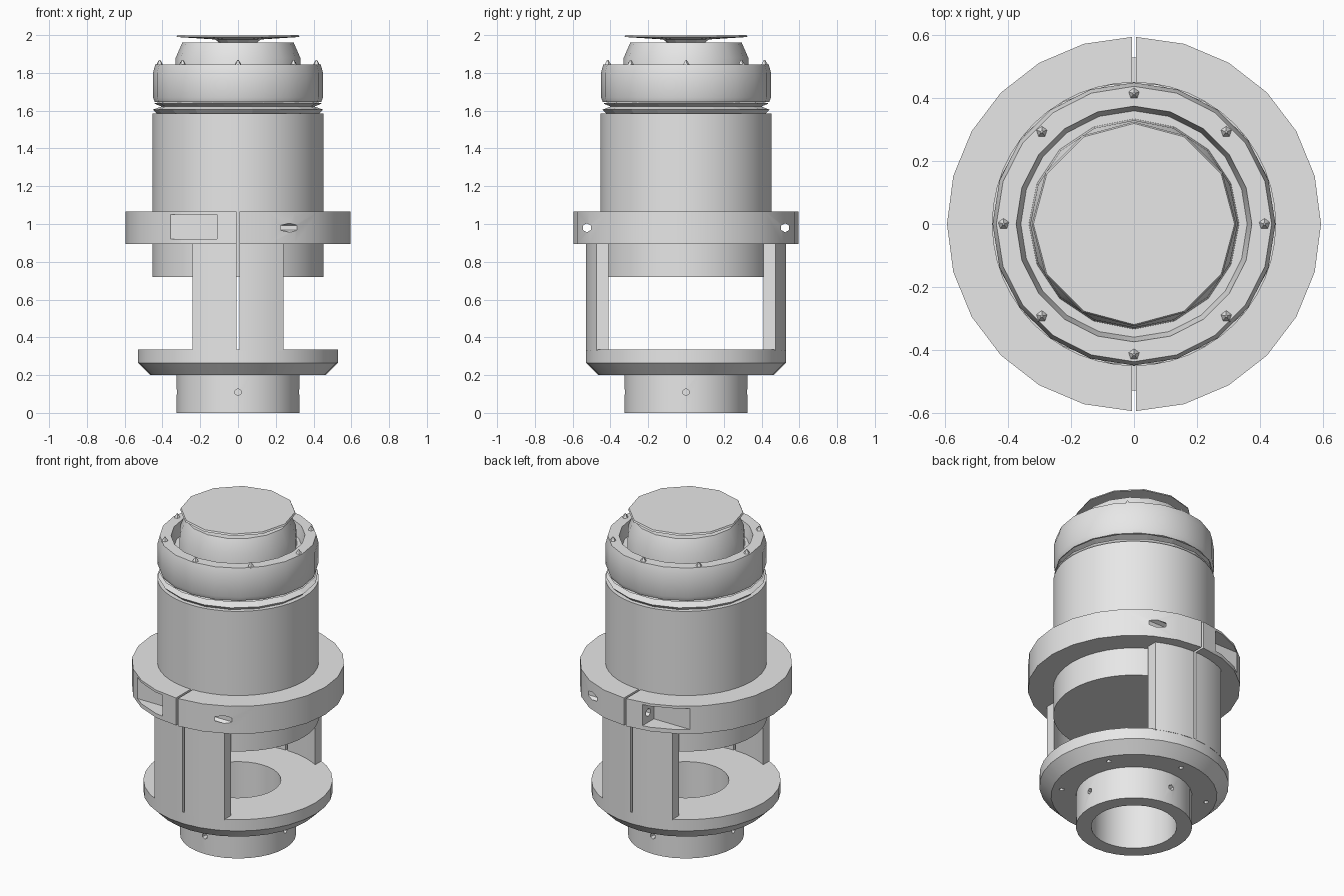
import bpy, bmesh
from math import sin, cos, pi, sqrt, radians
from mathutils import Matrix, Vector

cube = bpy.data.objects.get("Cube")
if cube:
    bpy.data.objects.remove(cube)

grey = bpy.data.materials.new("plain grey")
grey.use_nodes = True
grey.diffuse_color = (0.8, 0.8, 0.8, 1)
grey.node_tree.nodes["Principled BSDF"].inputs["Base Color"].default_value = (0.8, 0.8, 0.8, 1)


def finish(name, bm):
    bmesh.ops.remove_doubles(bm, verts=bm.verts, dist=1e-5)
    bmesh.ops.recalc_face_normals(bm, faces=bm.faces)
    mesh = bpy.data.meshes.new(name)
    bm.to_mesh(mesh)
    bm.free()
    mesh.materials.append(grey)
    ob = bpy.data.objects.new(name, mesh)
    bpy.context.collection.objects.link(ob)
    return ob


def select(ob):
    bpy.ops.object.select_all(action='DESELECT')
    ob.select_set(True)
    bpy.context.view_layer.objects.active = ob


def smooth(ob, angle=30):
    select(ob)
    bpy.ops.object.shade_smooth_by_angle(angle=radians(angle))


def lathe(name, profile, segs):
    """Turn a closed (radius, height) profile around z."""
    bm = bmesh.new()
    rings = [[bm.verts.new((r * cos(2 * pi * i / segs), r * sin(2 * pi * i / segs), z))
              for r, z in profile] for i in range(segs)]
    n = len(profile)
    for i in range(segs):
        a, b = rings[i], rings[(i + 1) % segs]
        for j in range(n):
            k = (j + 1) % n
            if profile[j][0] or profile[k][0]:
                bm.faces.new((a[j], b[j], b[k], a[k]))
    bmesh.ops.dissolve_degenerate(bm, edges=bm.edges, dist=1e-6)
    return finish(name, bm)


def prism(name, outline, z0, z1):
    bm = bmesh.new()
    face = bm.faces.new([bm.verts.new((x, y, z0)) for x, y in outline])
    top = bmesh.ops.extrude_face_region(bm, geom=[face])["geom"]
    bmesh.ops.translate(bm, vec=(0, 0, z1 - z0),
                        verts=[g for g in top if isinstance(g, bmesh.types.BMVert)])
    return finish(name, bm)


def cut(ob, cutters):
    for c in cutters:
        c.hide_render = True
        mod = ob.modifiers.new("cut", 'BOOLEAN')
        mod.operation, mod.solver, mod.object = 'DIFFERENCE', 'EXACT', c
        select(ob)
        bpy.ops.object.modifier_apply(modifier=mod.name)


def box(name, lo, hi):
    return prism(name, [(lo[0], lo[1]), (hi[0], lo[1]), (hi[0], hi[1]), (lo[0], hi[1])], lo[2], hi[2])


def rod(name, start, end, radius, sides=6):
    a, b = Vector(start), Vector(end)
    bm = bmesh.new()
    turn = (b - a).to_track_quat('Z', 'Y').to_matrix().to_4x4()
    bmesh.ops.create_cone(bm, cap_ends=True, segments=sides, radius1=radius, radius2=radius,
                          depth=(b - a).length, matrix=Matrix.Translation((a + b) / 2) @ turn)
    return finish(name, bm)


SLIT = 0.007

# Base: open tube with chamfered flange, set-screw holes and flange holes
base = lathe("base_flange", [(0.24, 0), (0.325, 0), (0.325, 0.2), (0.465, 0.2),
                             (0.53, 0.265), (0.53, 0.335), (0.24, 0.335)], 32)
holes = []
for k in range(4):
    a = k * pi / 2
    holes.append(rod("set_hole_cutter", (0.29 * cos(a), 0.29 * sin(a), 0.11),
                     (0.4 * cos(a), 0.4 * sin(a), 0.11), 0.018))
for k in range(6):
    a = pi / 6 + k * pi / 3
    p = (0.41 * cos(a), 0.41 * sin(a))
    holes.append(rod("flange_hole_cutter", (*p, 0.15), (*p, 0.25), 0.015))
cut(base, holes)
smooth(base)

# Split struts joining the flange to the clamp ring, front and back
xs = [SLIT + (0.24 - SLIT) * i / 6 for i in range(7)]
for sx, side in ((1, "left"), (-1, "right")):
    for sy, end in ((-1, "front"), (1, "back")):
        outline = [(sx * x, sy * sqrt(0.53 ** 2 - x * x)) for x in xs]
        outline += [(sx * x, sy * sqrt(0.475 ** 2 - x * x)) for x in reversed(xs)]
        smooth(prism(f"{end}_{side}_strut", outline, 0.33, 0.91))

# Clamp ring in two halves, with bolt holes and bolt pockets
pockets = [box("pocket_cutter", (-0.4, min(0.47 * s, 0.7 * s), 0.92),
               (-0.11, max(0.47 * s, 0.7 * s), 1.05)) for s in (-1, 1)]
bolts = [rod("bolt_cutter", (-0.3, s * 0.525, 0.98), (0.5, s * 0.525, 0.98), 0.024)
         for s in (-1, 1)]
for sx, side in ((1, "left"), (-1, "right")):
    outline = []
    for r, steps in ((0.595, range(13)), (0.447, range(12, -1, -1))):
        gap = SLIT / r
        for i in steps:
            t = -pi / 2 + gap + (pi - 2 * gap) * i / 12
            outline.append((sx * r * cos(t), r * sin(t)))
    half = prism(f"{side}_clamp_half", outline, 0.895, 1.065)
    cut(half, bolts + (pockets if sx < 0 else []))
    smooth(half, 20)

for c in holes + pockets + bolts:
    bpy.data.objects.remove(c)

# Main barrel
smooth(lathe("barrel", [(0, 0.72), (0.452, 0.72), (0.452, 1.585), (0, 1.585)], 48))

# Narrow seal rings between barrel and cap
lathe("seal_rings", [(0, 1.57), (0.43, 1.585), (0.45, 1.605), (0.405, 1.622), (0.445, 1.638),
                     (0.415, 1.645), (0.43, 1.66), (0, 1.66)], 18)

# Cap ring with an inner groove
smooth(lathe("cap_ring", [(0, 1.645), (0.44, 1.645), (0.45, 1.67), (0.45, 1.8), (0.438, 1.845),
                          (0.375, 1.845), (0.36, 1.77), (0, 1.77)], 20), 25)

# Small pointed studs around the cap
for k in range(8):
    a = k * pi / 4
    bm = bmesh.new()
    bmesh.ops.create_cone(bm, cap_ends=True, segments=5, radius1=0.022, radius2=0.004, depth=0.03,
                          matrix=Matrix.Translation((0.415 * cos(a), 0.415 * sin(a), 1.853)))
    finish(f"cap_stud_{k + 1}", bm)

# Tapered boss and thin top disc
smooth(lathe("top_boss", [(0, 1.76), (0.335, 1.76), (0.33, 1.88), (0.295, 1.96), (0, 1.96)], 16), 25)
lathe("top_disc", [(0, 1.95), (0.09, 1.95), (0.12, 1.977), (0.325, 1.99), (0.32, 2.0), (0, 2.0)], 12)
